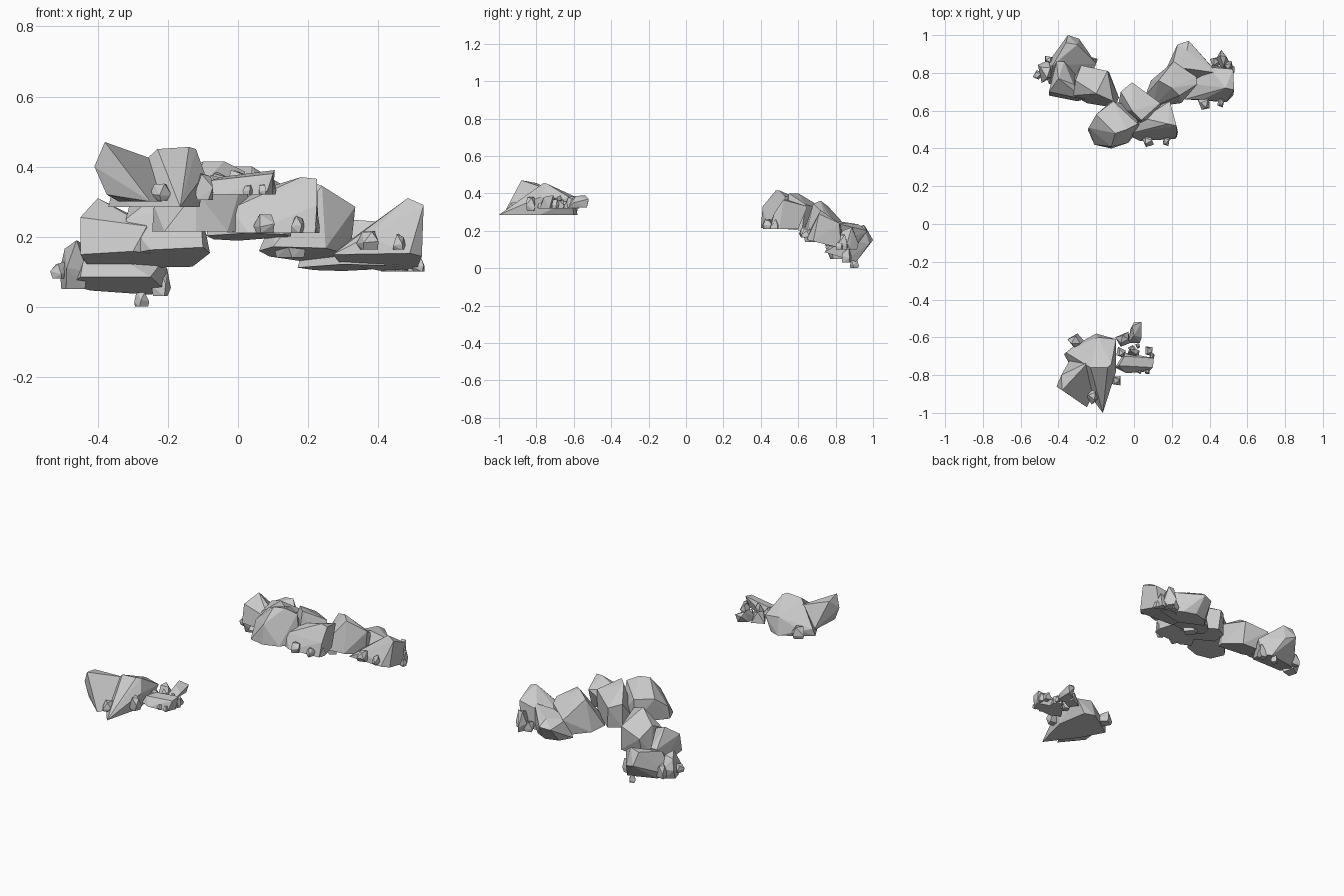
import bpy, bmesh, math, random

random.seed(4)


def hull(name, points):
    """Flat-faced stone: convex hull of a few points."""
    bm = bmesh.new()
    for p in points:
        bm.verts.new(p)
    res = bmesh.ops.convex_hull(bm, input=bm.verts)
    junk = {g for g in res["geom_interior"] + res["geom_unused"] if isinstance(g, bmesh.types.BMVert)}
    bmesh.ops.delete(bm, geom=list(junk), context='VERTS')
    bmesh.ops.dissolve_limit(bm, angle_limit=math.radians(4), verts=bm.verts, edges=bm.edges)
    bmesh.ops.recalc_face_normals(bm, faces=bm.faces)
    me = bpy.data.meshes.new(name)
    bm.to_mesh(me)
    bm.free()
    ob = bpy.data.objects.new(name, me)
    bpy.context.collection.objects.link(ob)
    return ob


def boulder(name, z, slope, outline, tops):
    """Plan outline on a base plane that tilts along y, plus crest points."""
    cy = sum(p[1] for p in outline) / len(outline)
    base = [(x, y, z + slope * (y - cy)) for x, y in outline]
    return hull(name, base + tops)


def pebble(name, x, y, z, w, d, h):
    """Small tapered stone centred at x, y, z."""
    a0 = random.uniform(0, 6.28)
    pts = []
    for n, r, lvl in ((4, 0.85, -0.5), (4, 1.05, -0.1), (3, 0.65, 0.45)):
        for i in range(n):
            a = a0 + i * math.tau / n + random.uniform(-.25, .25)
            k = r * random.uniform(.9, 1.1)
            pts.append((x + k * w / 2 * math.cos(a), y + k * d / 2 * math.sin(a),
                        z + h * (lvl + (random.uniform(-.15, .05) if lvl > -.5 else 0))))
    return hull(name, pts)


# Front cluster: two large boulders and smaller stones
boulder("front_left_boulder", .30, 0,
        [(-.3, -.9), (-.25, -.97), (-.17, -.82), (-.2, -.7), (-.34, -.72)],
        [(-.38, -.88, .47), (-.41, -.86, .40), (-.375, -.87, .32), (-.385, -.8, .455), (-.24, -.73, .42)])
boulder("front_main_boulder", .285, 0,
        [(-.165, -1), (-.11, -.78), (-.14, -.6), (-.2, -.58), (-.37, -.69), (-.3, -.82)],
        [(-.23, -.76, .45), (-.14, -.76, .456), (-.12, -.74, .45), (-.095, -.61, .37),
         (-.19, -.6, .385), (-.36, -.68, .33), (-.31, -.64, .32), (-.095, -.78, .38)])
boulder("front_side_stone", .32, 0,
        [(-.1, -.76), (-.04, -.79), (.08, -.78), (.1, -.73), (.03, -.71), (-.05, -.68)],
        [(.1, -.76, .38), (.105, -.71, .39), (.04, -.71, .36), (-.05, -.7, .37), (-.08, -.75, .36)])
boulder("front_corner_stone", .325, 0,
        [(-.02, -.56), (.03, -.53), (.03, -.63), (-.03, -.63)],
        [(.04, -.52, .37), (0, -.52, .365), (-.01, -.54, .39), (0, -.59, .385), (.04, -.6, .35)])
boulder("front_link_stone", .32, 0,
        [(-.1, -.6), (-.03, -.57), (-.02, -.63), (-.07, -.65)],
        [(-.06, -.59, .385), (-.07, -.63, .38), (-.03, -.61, .37)])
boulder("front_gap_stone", .32, 0,
        [(-.04, -.7), (-.02, -.65), (.03, -.67), (.02, -.72)],
        [(-.02, -.67, .39), (.01, -.69, .38)])

# Back arc, middle
boulder("arc_middle_left", .215, 0,
        [(-.245, .5), (-.21, .42), (-.12, .4), (-.03, .43), (.04, .52), (0, .62), (-.12, .65)],
        [(-.1, .48, .415), (-.04, .5, .415), (.02, .53, .385), (-.11, .65, .35),
         (-.2, .58, .35), (-.24, .51, .29), (-.12, .41, .33)])
boulder("arc_middle_back", .2, -.1,
        [(-.09, .6), (-.07, .7), (0, .74), (.15, .62), (.13, .56), (.03, .52)],
        [(-.01, .75, .31), (-.01, .6, .40), (.04, .55, .4), (.14, .64, .34), (-.07, .7, .33)])
boulder("arc_middle_right", .21, 0,
        [(-.03, .47), (.03, .44), (.22, .45), (.23, .5), (.2, .6), (.05, .6)],
        [(.18, .53, .37), (.225, .52, .365), (.225, .47, .29), (.19, .65, .33),
         (.05, .56, .33), (-.02, .48, .28)])

# Back arc, right arm
boulder("right_arm_inner", .15, -.2,
        [(.06, .68), (.1, .62), (.25, .64), (.32, .74), (.3, .8), (.2, .84), (.09, .76)],
        [(.2, .72, .36), (.13, .76, .33), (.24, .68, .345), (.335, .74, .285),
         (.33, .78, .26), (.21, .86, .22)])
boulder("right_arm_back", .11, -.12,
        [(.17, .82), (.22, .88), (.3, .9), (.37, .87), (.46, .78), (.3, .74)],
        [(.29, .97, .2), (.23, .95, .19), (.28, .92, .235), (.3, .82, .25), (.44, .8, .24), (.2, .83, .22)])
boulder("right_arm_outer", .13, -.25,
        [(.27, .66), (.29, .75), (.4, .84), (.51, .83), (.525, .68), (.49, .645)],
        [(.485, .72, .31), (.53, .71, .29), (.525, .82, .24), (.4, .83, .22), (.32, .74, .19), (.37, .66, .2)])

# Back arc, left arm
boulder("left_arm_inner", .14, -.3,
        [(-.325, .69), (-.25, .64), (-.1, .615), (-.08, .67), (-.13, .8), (-.28, .81), (-.32, .77)],
        [(-.28, .84, .23), (-.14, .81, .26), (-.11, .65, .3), (-.2, .69, .345), (-.31, .76, .29), (-.32, .68, .25)])
boulder("left_arm_outer", .13, -.3,
        [(-.45, .68), (-.3, .65), (-.25, .67), (-.3, .78), (-.37, .85), (-.42, .83)],
        [(-.4, .77, .31), (-.45, .7, .255), (-.41, .86, .21), (-.37, .86, .21), (-.32, .74, .27), (-.26, .66, .23)])
boulder("left_arm_back", .06, -.3,
        [(-.48, .82), (-.42, .87), (-.25, .91), (-.21, .86), (-.25, .74), (-.45, .74)],
        [(-.35, 1.0, .15), (-.29, .98, .13), (-.3, .95, .23), (-.36, .96, .22), (-.2, .85, .15), (-.43, .84, .2)])

# Pebbles clinging to the front cluster
front_pebbles = [
    (-.31, -.62, .325, .09, .08, .07), (-.22, -.91, .33, .06, .09, .055), (-.095, -.83, .345, .06, .06, .08),
    (.02, -.645, .34, .03, .03, .04), (-.01, -.66, .34, .04, .04, .04),
    (.08, -.67, .345, .05, .05, .05), (.07, -.78, .335, .03, .03, .03), (.03, -.78, .335, .03, .03, .03),
    (-.07, -.68, .35, .05, .06, .06), (.095, -.7, .345, .03, .04, .05)]
# Pebbles clinging to the back arc
back_pebbles = [
    (.075, .44, .24, .065, .07, .06), (.17, .44, .235, .045, .06, .05), (.22, .48, .235, .03, .05, .05),
    (.375, .64, .19, .07, .07, .055), (.46, .645, .185, .04, .06, .045), (.515, .82, .12, .04, .05, .04),
    (.47, .87, .16, .06, .11, .12), (.5, .84, .14, .06, .06, .08), (.43, .86, .13, .06, .06, .06),
    (.15, .67, .19, .1, .08, .1), (-.47, .81, .12, .09, .12, .14), (-.51, .79, .105, .05, .05, .05),
    (-.45, .87, .1, .06, .05, .08), (-.22, .86, .07, .06, .06, .08), (-.275, .9, .025, .045, .05, .05)]
for group, rows in (("front_pebble", front_pebbles), ("back_pebble", back_pebbles)):
    for i, row in enumerate(rows):
        pebble(f"{group}_{i + 1}", *row)
